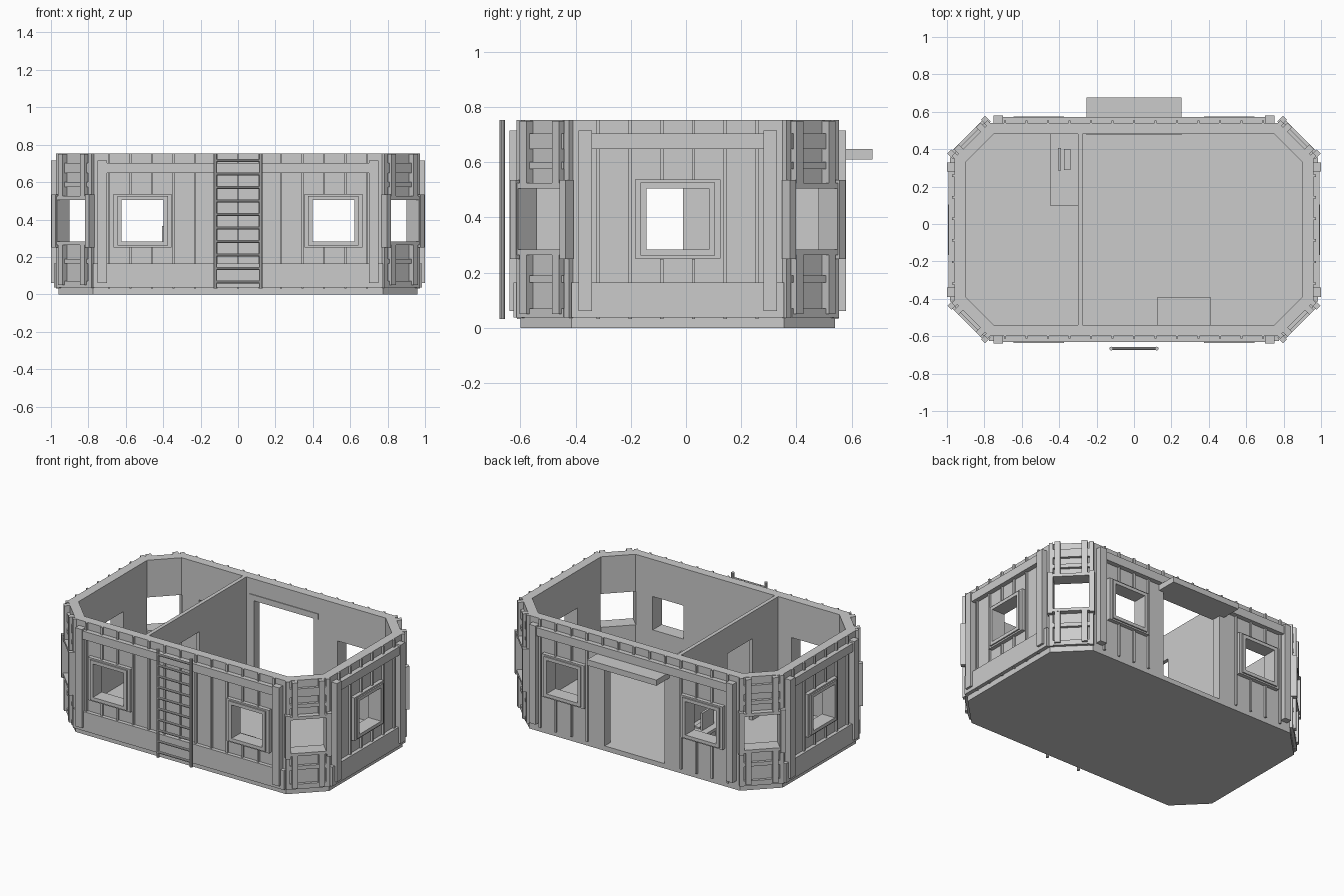
import bpy, bmesh, math
from mathutils import Matrix, Vector

if "Cube" in bpy.data.objects:
    bpy.data.objects.remove(bpy.data.objects["Cube"])

grey = bpy.data.materials.new("plain_grey")
grey.use_nodes = True
tone = (0.6, 0.6, 0.6, 1)
grey.diffuse_color = tone
grey.node_tree.nodes["Principled BSDF"].inputs["Base Color"].default_value = tone

YC = -0.03                      # middle of the cabin in y
HX, HY, CUT = 0.96, 0.57, 0.185  # half sizes and corner cut
FLOOR, TOP = 0.032, 0.752
THICK = 0.06
STEP = 0.115                    # batten spacing
W_MID, W_TALL, W_HALF = 0.394, 0.111, 0.113


def finish(name, bm):
    bmesh.ops.recalc_face_normals(bm, faces=bm.faces)
    mesh = bpy.data.meshes.new(name)
    bm.to_mesh(mesh)
    bm.free()
    obj = bpy.data.objects.new(name, mesh)
    mesh.materials.append(grey)
    bpy.context.collection.objects.link(obj)
    return obj


def frame(x, y, angle):
    """Wall frame: local x runs along the wall, local y points outwards."""
    return Matrix.Translation((x, y, 0)) @ Matrix.Rotation(angle - math.pi / 2, 4, "Z")


def box(bm, u0, u1, n0, n1, z0, z1, place=Matrix()):
    mid = Vector((u0 + u1, n0 + n1, z0 + z1)) / 2
    size = Matrix.Diagonal((u1 - u0, n1 - n0, z1 - z0, 1))
    bmesh.ops.create_cube(bm, size=1, matrix=place @ Matrix.Translation(mid) @ size)


def rod(bm, start, end, radius):
    a, b = Vector(start), Vector(end)
    turn = (b - a).to_track_quat("Z", "Y").to_matrix().to_4x4()
    bmesh.ops.create_cone(bm, cap_ends=True, segments=10, radius1=radius, radius2=radius,
                          depth=(b - a).length, matrix=Matrix.Translation((a + b) / 2) @ turn)


def octagon(inset):
    hx, hy = HX - inset, HY - inset
    c = CUT - inset * (2 - math.sqrt(2))
    quarter = [(hx, hy - c), (hx - c, hy)]
    pts = []
    for sx, sy in ((1, 1), (-1, 1), (-1, -1), (1, -1)):
        part = [(sx * x, YC + sy * y) for x, y in quarter]
        pts += part if sx * sy > 0 else part[::-1]
    return pts


def ring(bm, pts, z):
    return [bm.verts.new((x, y, z)) for x, y in pts]


SIDES = {
    "front": (frame(0, YC - HY, -math.pi / 2), HX - CUT, (-0.51, 0.51)),
    "back": (frame(0, YC + HY, math.pi / 2), HX - CUT, (-0.51, 0.51)),
    "right": (frame(-HX, YC, math.pi), HY - CUT, (0,)),
    "left": (frame(HX, YC, 0), HY - CUT, (0,)),
}
CORNERS = {
    f"{a}_{b}": frame(sx * (HX - CUT / 2), YC + sy * (HY - CUT / 2), math.atan2(sy, sx))
    for a, sy in (("front", -1), ("back", 1)) for b, sx in (("right", -1), ("left", 1))
}

# Floor slab
bm = bmesh.new()
low, high = ring(bm, octagon(0), 0), ring(bm, octagon(0), FLOOR)
bm.faces.new(low)
bm.faces.new(high)
for i in range(8):
    j = (i + 1) % 8
    bm.faces.new((low[i], low[j], high[j], high[i]))
finish("floor_slab", bm)

# Wall shell
bm = bmesh.new()
loops = [ring(bm, octagon(d), z) for d, z in
         ((0, FLOOR), (0, TOP), (THICK, TOP), (THICK, FLOOR))]
for k in range(4):
    a, b = loops[k], loops[(k + 1) % 4]
    for i in range(8):
        j = (i + 1) % 8
        bm.faces.new((a[i], a[j], b[j], b[i]))
walls = finish("walls", bm)

# Window and door openings
bm = bmesh.new()
for place, _, windows in SIDES.values():
    for c in windows:
        box(bm, c - W_HALF, c + W_HALF, -0.1, 0.1, W_MID - W_TALL, W_MID + W_TALL, place)
for place in CORNERS.values():
    box(bm, -0.108, 0.108, -0.1, 0.1, W_MID - W_TALL, W_MID + W_TALL, place)
box(bm, -0.22, 0.22, -0.1, 0.1, 0.01, 0.63, SIDES["back"][0])
cutter = finish("opening_cutter", bm)
cutter.hide_render = True
mod = walls.modifiers.new("openings", "BOOLEAN")
mod.operation, mod.solver, mod.object = "DIFFERENCE", "EXACT", cutter
bpy.context.view_layer.objects.active = walls
bpy.ops.object.modifier_apply(modifier=mod.name)
bpy.data.objects.remove(cutter)


def window_frame(bm, place, c, half, tall, wide, depth):
    """Four bars around an opening of the given half sizes."""
    z0, z1 = W_MID - tall, W_MID + tall
    for s in (-1, 1):
        u = sorted((c + s * half, c + s * (half + wide)))
        box(bm, *u, 0, depth, z0 - wide, z1 + wide, place)
    box(bm, c - half, c + half, 0, depth, z1, z1 + wide, place)
    box(bm, c - half, c + half, 0, depth, z0 - wide, z0, place)


# Straight wall trim
for name, (place, half, windows) in SIDES.items():
    bm = bmesh.new()
    shift = 0.5 if len(windows) == 1 else 0
    count = int(half / STEP - shift)
    for k in range(-count - int(2 * shift), count + 1):
        u = (k + shift) * STEP
        spans = [(FLOOR, TOP)]
        if any(abs(u - c) < 0.155 for c in windows):
            spans = [(FLOOR, 0.25), (0.535, TOP)]
        elif name == "back" and abs(u) < 0.25:
            spans = [(0.65, TOP)]
        for z0, z1 in spans:
            box(bm, u - 0.006, u + 0.006, -0.005, 0.013, z0, z1, place)
    finish(name + "_battens", bm)

    bm = bmesh.new()
    box(bm, -half + 0.03, half - 0.03, 0, 0.032, 0.648, 0.703, place)
    if name != "back":
        box(bm, -half, half, 0, 0.025, 0.037, 0.165, place)
    finish(name + "_bands", bm)

    bm = bmesh.new()
    for s in (-1, 1):
        u = sorted((s * (half - 0.025), s * (half - 0.075)))
        box(bm, *u, 0, 0.04, 0.06, 0.715, place)
    finish(name + "_end_posts", bm)

    bm = bmesh.new()
    for c in windows:
        window_frame(bm, place, c, W_HALF, W_TALL, 0.022, 0.035)
        window_frame(bm, place, c, W_HALF + 0.022, W_TALL + 0.012, 0.02, 0.026)
    finish(name + "_window_frames", bm)

# Corner trim
for name, place in CORNERS.items():
    bm = bmesh.new()
    for s in (-1, 1):
        inner, edge = sorted((s * 0.065, s * 0.1)), sorted((s * 0.11, s * 0.135))
        for z0, z1 in ((0.05, 0.27), (0.515, 0.75)):
            box(bm, *inner, -0.005, 0.034, z0, z1, place)
        box(bm, *edge, -0.01, 0.016, 0.035, TOP, place)
    finish(name + "_corner_posts", bm)

    bm = bmesh.new()
    for z0, z1 in ((0.037, 0.07), (0.165, 0.19), (0.575, 0.6), (0.648, 0.703)):
        box(bm, -0.11, 0.11, -0.005, 0.019, z0, z1, place)
    finish(name + "_corner_rails", bm)

    bm = bmesh.new()
    window_frame(bm, place, 0, 0.108, W_TALL, 0.02, 0.035)
    for s in (-1, 1):
        box(bm, *sorted((s * 0.112, s * 0.142)), 0, 0.042, 0.25, 0.535, place)
    finish(name + "_corner_window_frame", bm)

# Door canopy through the back wall
bm = bmesh.new()
box(bm, -0.255, 0.255, 0.475, 0.675, 0.61, 0.648)
finish("door_canopy", bm)

# Inner partition with a doorway
bm = bmesh.new()
box(bm, -0.3, -0.275, -0.54, -0.27, FLOOR, TOP)
box(bm, -0.3, -0.275, -0.01, 0.485, FLOOR, TOP)
box(bm, -0.3, -0.275, -0.27, -0.01, 0.575, TOP)
finish("partition", bm)

# Furniture
bm = bmesh.new()
box(bm, -0.45, -0.3, 0.1, 0.485, 0.23, 0.25)
for y in (0.1, 0.465):
    box(bm, -0.45, -0.3, y, y + 0.02, FLOOR, 0.23)
finish("desk", bm)
bm = bmesh.new()
box(bm, -0.405, -0.39, 0.285, 0.405, 0.25, 0.365)
finish("screen", bm)
bm = bmesh.new()
box(bm, -0.375, -0.34, 0.29, 0.4, 0.25, 0.26)
finish("keyboard", bm)
bm = bmesh.new()
box(bm, 0.125, 0.41, -0.54, -0.39, FLOOR, 0.2)
finish("bench", bm)

# Ladder
bm = bmesh.new()
for x in (-0.122, 0.122):
    rod(bm, (x, -0.666, FLOOR), (x, -0.666, TOP), 0.01)
for i in range(10):
    z = 0.067 + i * 0.072
    rod(bm, (-0.122, -0.666, z), (0.122, -0.666, z), 0.008)
finish("ladder", bm)
